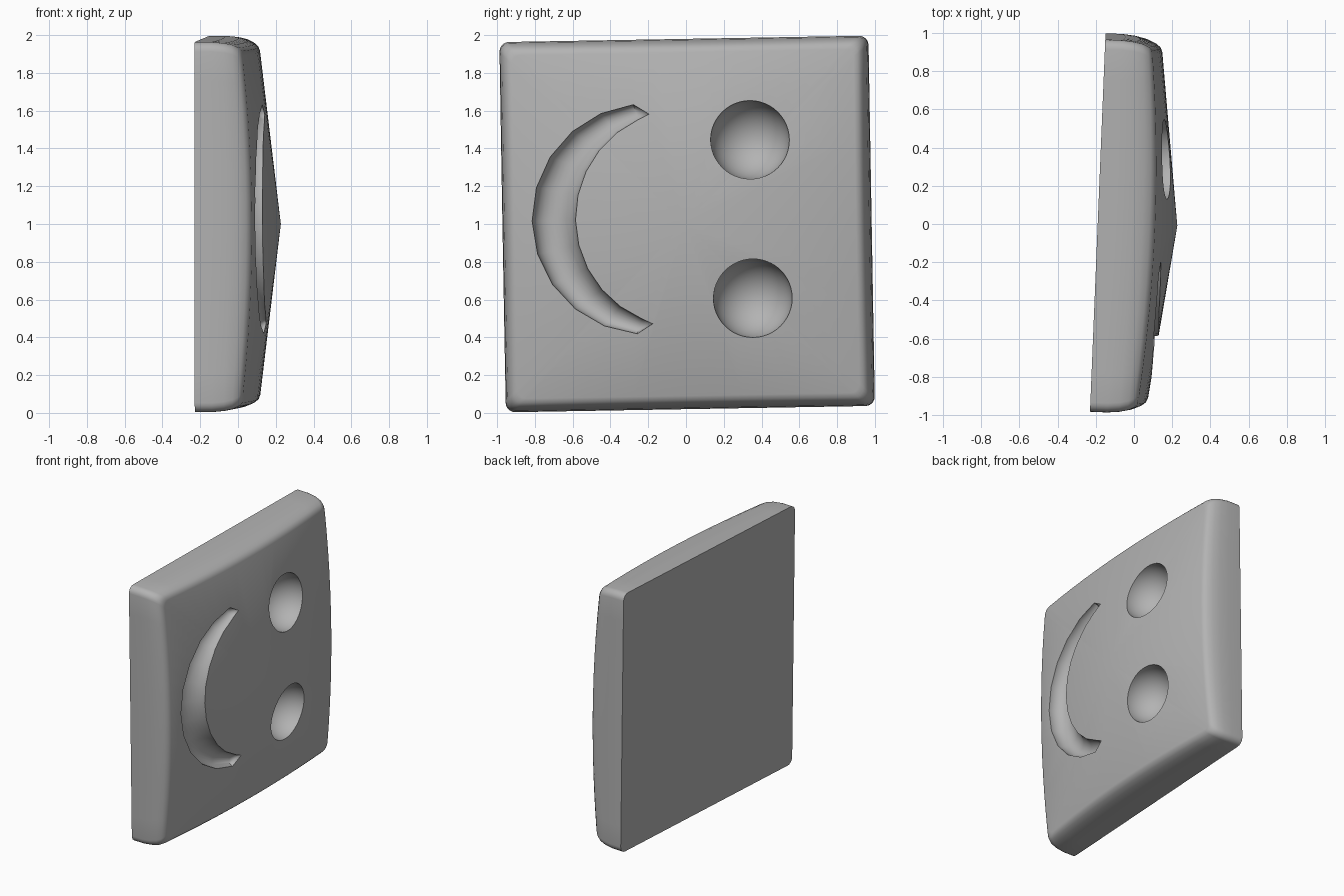
import bpy, bmesh, math
from mathutils import Vector, Matrix

if "Cube" in bpy.data.objects:
    bpy.data.objects.remove(bpy.data.objects["Cube"])

HY, HZ, ZC = 0.976, 0.98, 1.0
ROT = Matrix.Translation((0, 0, ZC)) @ Matrix.Rotation(math.radians(-2.35), 4, 'Z') @ Matrix.Rotation(math.radians(1.0), 4, 'X')


def height(y, z):
    # thickness of the slab: low peak in the middle, bowed along the edges
    u, v = abs(y) / 0.9, abs(z) / 0.9
    big, small = max(u, v, 1e-6), min(u, v)
    return 0.417 - 0.115 * big - 0.05 * small * small / big


def surface_x(y, z):
    return height(y, z - ZC) - 0.19 + 0.041 * y


def finish(bm, name):
    bmesh.ops.recalc_face_normals(bm, faces=bm.faces[:])
    me = bpy.data.meshes.new(name)
    bm.to_mesh(me)
    bm.free()
    ob = bpy.data.objects.new(name, me)
    bpy.context.collection.objects.link(ob)
    return ob


def bridge(bm, a, b):
    n = len(a)
    for i in range(n):
        bm.faces.new((a[i], a[(i + 1) % n], b[(i + 1) % n], b[i]))


def fan(bm, ring, tip):
    for i in range(len(ring)):
        bm.faces.new((ring[i], ring[(i + 1) % len(ring)], tip))


# rounded square outline with points along each side
def outline(r=0.05, fillet=5, side=12):
    pts = []
    corners = [(1, 1, 0), (-1, 1, 90), (-1, -1, 180), (1, -1, 270)]
    for k, (sy, sz, a0) in enumerate(corners):
        for i in range(fillet + 1):
            a = math.radians(a0 + 90 * i / fillet)
            pts.append(Vector((sy * (HY - r) + r * math.cos(a), sz * (HZ - r) + r * math.sin(a))))
        ny, nz, na = corners[(k + 1) % 4]
        a = math.radians(na)
        end = Vector((ny * (HY - r) + r * math.cos(a), nz * (HZ - r) + r * math.sin(a)))
        start = pts[-1].copy()
        pts += [start.lerp(end, i / side) for i in range(1, side)]
    return pts


# slab: stacked outlines with a softly rounded front edge
bm = bmesh.new()
base = outline()
profile = [(0, 0), (0.35, 0), (0.6, 0.006), (0.78, 0.016), (0.9, 0.031), (0.97, 0.048), (1, 0.07)]
rings = []
for frac, inset in profile:
    k = 1 - inset / 0.97
    front = 1 - profile[-1][1] / 0.97
    rings.append([bm.verts.new((-0.19 + frac * height(p.x * front, p.y * front), p.x * k, p.y * k)) for p in base])
for a, b in zip(rings, rings[1:]):
    bridge(bm, a, b)
bm.faces.new(rings[0])
fan(bm, rings[-1], bm.verts.new((0.227, 0, 0)))
bm.transform(ROT)
slab = finish(bm, "face_slab")

# mouth cutter: tapered round tube between an inner and an outer arc
bm = bmesh.new()
turn = Matrix.Rotation(math.radians(1.0), 2)
rings = []
for i in range(11):
    s = -1 + i / 5
    ai, ao = math.radians(66 * s), math.radians(84 * s)
    inner = Vector((-0.007 - 0.578 * math.cos(ai), 0.578 * math.sin(ai)))
    outer = Vector((-0.205 - 0.61 * math.cos(ao), 0.61 * math.sin(ao)))
    mid, half = turn @ ((inner + outer) / 2), turn @ ((outer - inner) / 2)
    r = half.length
    ring = []
    for j in range(24):
        t = math.tau * j / 24
        p = mid + half * math.cos(t)
        ring.append(bm.verts.new((surface_x(p.x, p.y + 1.03) + r * math.sin(t), p.x, p.y + 1.03)))
    rings.append(ring)
for a, b in zip(rings, rings[1:]):
    bridge(bm, a, b)
for ring, side in ((rings[0], -1), (rings[-1], 1)):
    p = turn @ Vector((-0.185, 0.555 * side))
    fan(bm, ring, bm.verts.new((surface_x(p.x, p.y + 1.03), p.x, p.y + 1.03)))
cutters = [finish(bm, "mouth_cutter")]

# eye cutters: spheres sitting on the surface
for y, z in ((0.339, 1.446), (0.354, 0.607)):
    bm = bmesh.new()
    bmesh.ops.create_uvsphere(bm, u_segments=48, v_segments=24, radius=0.209)
    bm.transform(Matrix.Translation((surface_x(y, z), y, z)) @ Matrix.Rotation(math.pi / 2, 4, 'Y'))
    cutters.append(finish(bm, "eye_cutter"))

# carve the slab, then clear the cutters
bpy.context.view_layer.objects.active = slab
slab.select_set(True)
for c in cutters:
    c.hide_render = True
    m = slab.modifiers.new("carve", 'BOOLEAN')
    m.operation, m.solver, m.object = 'DIFFERENCE', 'EXACT', c
    bpy.ops.object.modifier_apply(modifier=m.name)
for c in cutters:
    bpy.data.objects.remove(c)
bpy.ops.object.shade_smooth_by_angle(angle=math.radians(32))

# darker grey finish
grey = bpy.data.materials.new("dark_grey")
grey.diffuse_color = (0.45, 0.45, 0.45, 1)
grey.use_nodes = True
grey.node_tree.nodes["Principled BSDF"].inputs["Base Color"].default_value = grey.diffuse_color
slab.data.materials.clear()
slab.data.materials.append(grey)
for f in slab.data.polygons:
    f.material_index = 0
